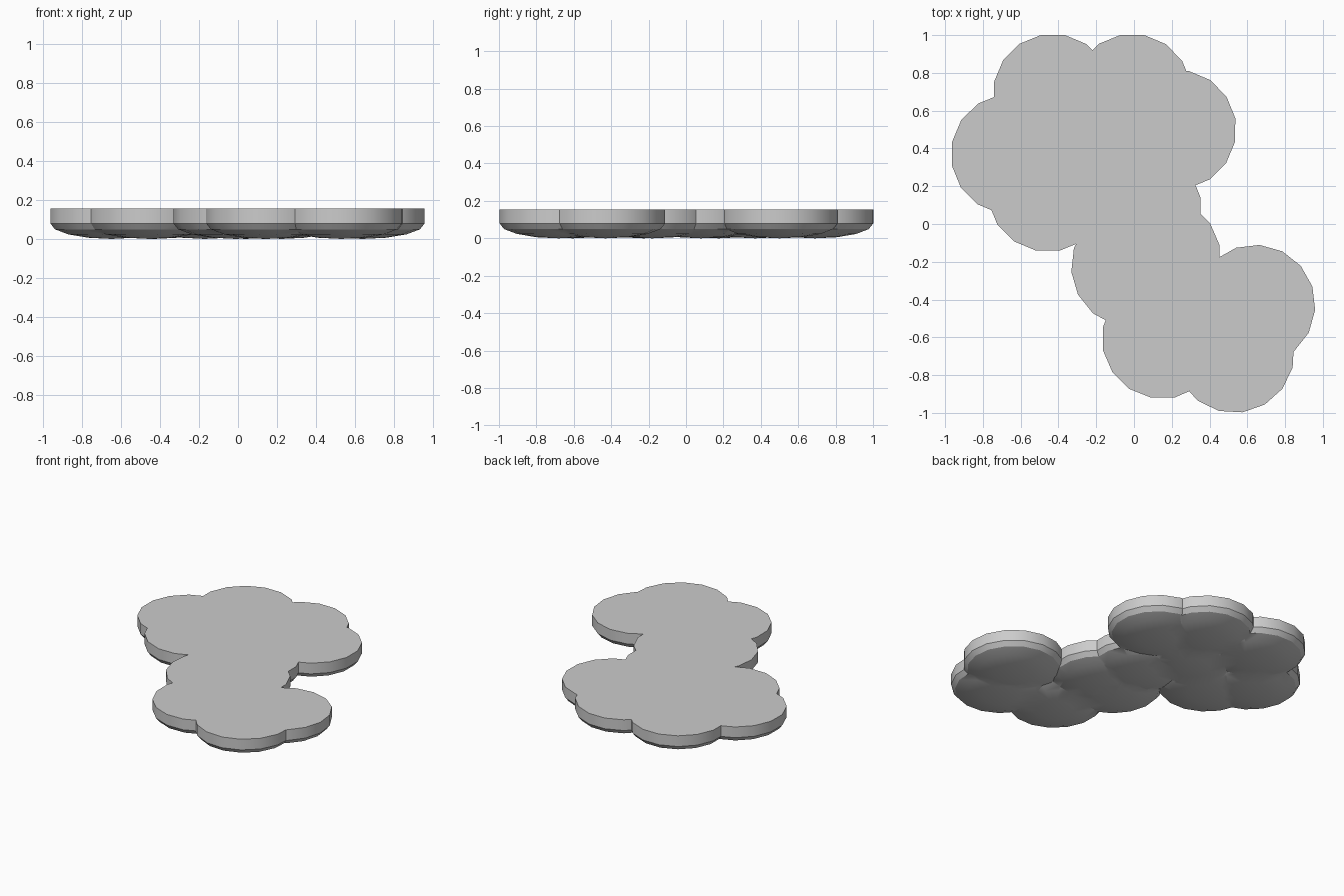
import bpy
import bmesh
from math import cos, sin, pi, radians

if "Cube" in bpy.data.objects:
    bpy.data.objects.remove(bpy.data.objects["Cube"])

SIDES, BOWL, TOP = 16, 0.08, 0.155

grey = bpy.data.materials.new("light_grey")
grey.use_nodes = True
grey.diffuse_color = (0.6, 0.6, 0.6, 1)
grey.node_tree.nodes["Principled BSDF"].inputs["Base Color"].default_value = (0.6, 0.6, 0.6, 1)


def lobe(x, y, radius, turn):
    """Flat-topped disc with a rounded bowl underneath."""
    bm = bmesh.new()
    profile = [(1, TOP)] + [(cos(i * pi / 8), BOWL * (1 - sin(i * pi / 8))) for i in range(4)]
    rings = []
    for r, z in profile:
        angles = [radians(turn) + 2 * pi * i / SIDES for i in range(SIDES)]
        rings.append([bm.verts.new((x + radius * r * cos(a), y + radius * r * sin(a), z))
                      for a in angles])
    bm.faces.new(rings[0])
    for upper, lower in zip(rings, rings[1:]):
        for i in range(SIDES):
            j = (i + 1) % SIDES
            bm.faces.new((upper[i], lower[i], lower[j], upper[j]))
    tip = bm.verts.new((x, y, 0))
    for i in range(SIDES):
        bm.faces.new((rings[-1][i], tip, rings[-1][(i + 1) % SIDES]))
    bmesh.ops.recalc_face_normals(bm, faces=bm.faces)
    mesh = bpy.data.meshes.new("cloud_lobe")
    bm.to_mesh(mesh)
    bm.free()
    mesh.materials.append(grey)
    obj = bpy.data.objects.new("cloud_lobe", mesh)
    bpy.context.collection.objects.link(obj)
    return obj


# Lobe centres, radii and turns: back cluster, neck, front cluster
lobes = [lobe(*values) for values in (
    (-0.43, 0.69, 0.317, 11), (-0.01, 0.69, 0.317, 11), (0.225, 0.5, 0.317, 11),
    (-0.65, 0.37, 0.32, 11), (-0.455, 0.175, 0.322, 11), (-0.17, 0.37, 0.31, 5),
    (0.04, 0.08, 0.318, 11), (0.135, -0.18, 0.325, 12), (-0.01, -0.225, 0.323, 5),
    (0.64, -0.43, 0.32, 18), (0.53, -0.68, 0.32, 8), (0.15, -0.605, 0.32, 12))]

# Fuse the lobes into one slab
cloud = lobes[0]
cloud.name = "cloud_slab"
bpy.context.view_layer.objects.active = cloud
for part in lobes[1:]:
    union = cloud.modifiers.new("union", "BOOLEAN")
    union.operation = "UNION"
    union.solver = "EXACT"
    union.object = part
    bpy.ops.object.modifier_apply(modifier=union.name)
    bpy.data.objects.remove(part)

# Soft bowls, crisp rims and creases
bpy.ops.object.select_all(action="DESELECT")
cloud.select_set(True)
bpy.ops.object.shade_smooth_by_angle(angle=radians(30))
